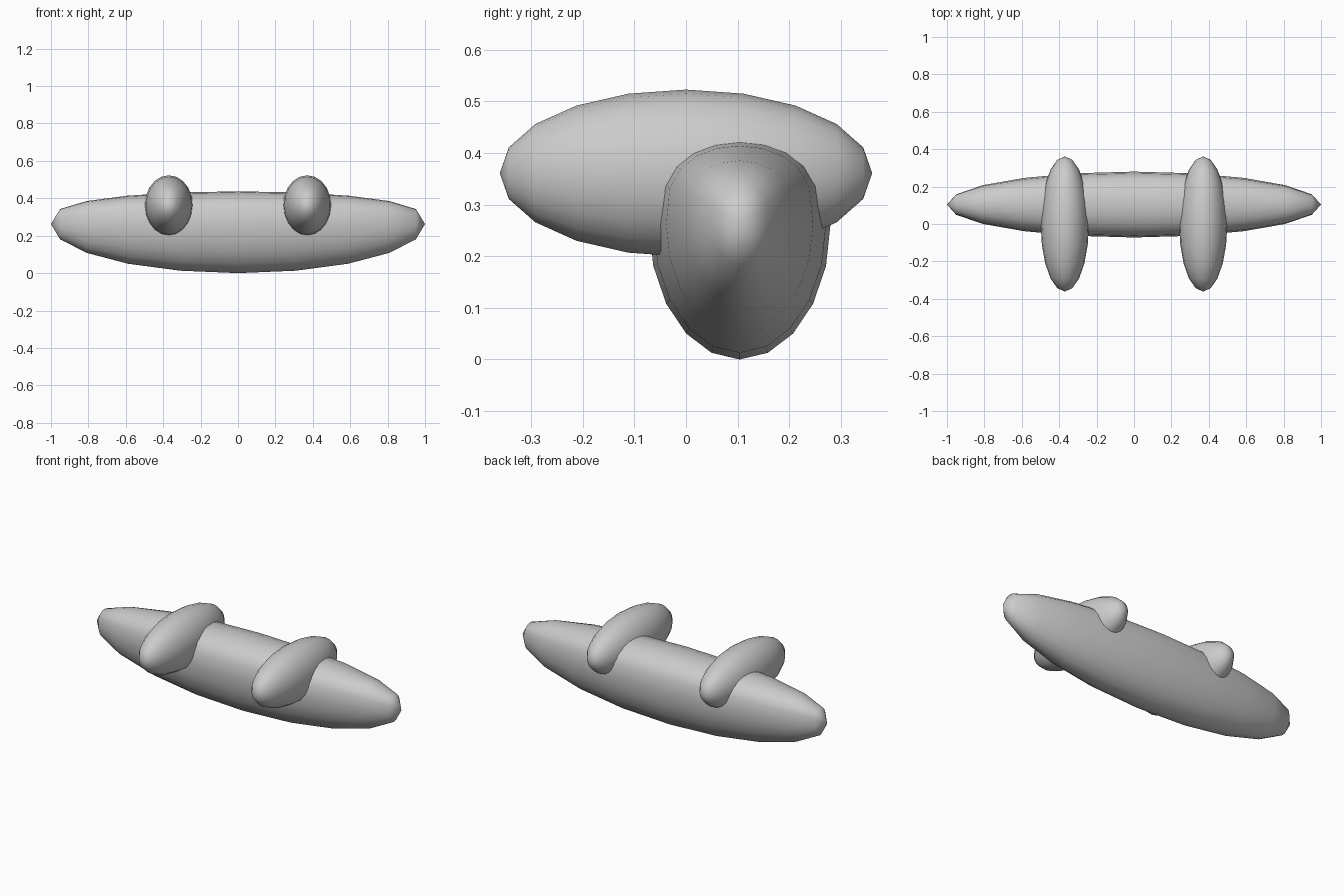
import bpy, bmesh
from math import radians
from mathutils import Matrix

if "Cube" in bpy.data.objects:
    bpy.data.objects.remove(bpy.data.objects["Cube"])


def ellipsoid(name, centre, radii, axis, top=None, top_power=1.0):
    """Smooth ellipsoid with poles on the given axis; upper half can be fuller."""
    bm = bmesh.new()
    bmesh.ops.create_uvsphere(bm, u_segments=20, v_segments=10, radius=1)
    turn = Matrix.Rotation(radians(90), 3, 'Y' if axis == 'X' else 'X')
    bmesh.ops.rotate(bm, cent=(0, 0, 0), matrix=turn, verts=bm.verts)
    for v in bm.verts:
        x, y, z = v.co
        if z > 1e-5:
            z = z ** top_power * (top or radii[2])
        else:
            z *= radii[2]
        v.co = (x * radii[0], y * radii[1], z)
    bmesh.ops.recalc_face_normals(bm, faces=bm.faces)
    for f in bm.faces:
        f.smooth = True
    mesh = bpy.data.meshes.new(name)
    bm.to_mesh(mesh)
    bm.free()
    ob = bpy.data.objects.new(name, mesh)
    ob.location = centre
    bpy.context.collection.objects.link(ob)
    return ob


# Long main body: deep rounded belly, flatter fuller top
ellipsoid("body", (0, 0.104, 0.262), (1, 0.176, 0.262), 'X',
          top=0.175, top_power=0.66)

# Pair of cross pods lying front to back on the body
for side, x in (("left", -0.37), ("right", 0.37)):
    ellipsoid(side + "_pod", (x, 0, 0.361), (0.129, 0.361, 0.162), 'Y')
